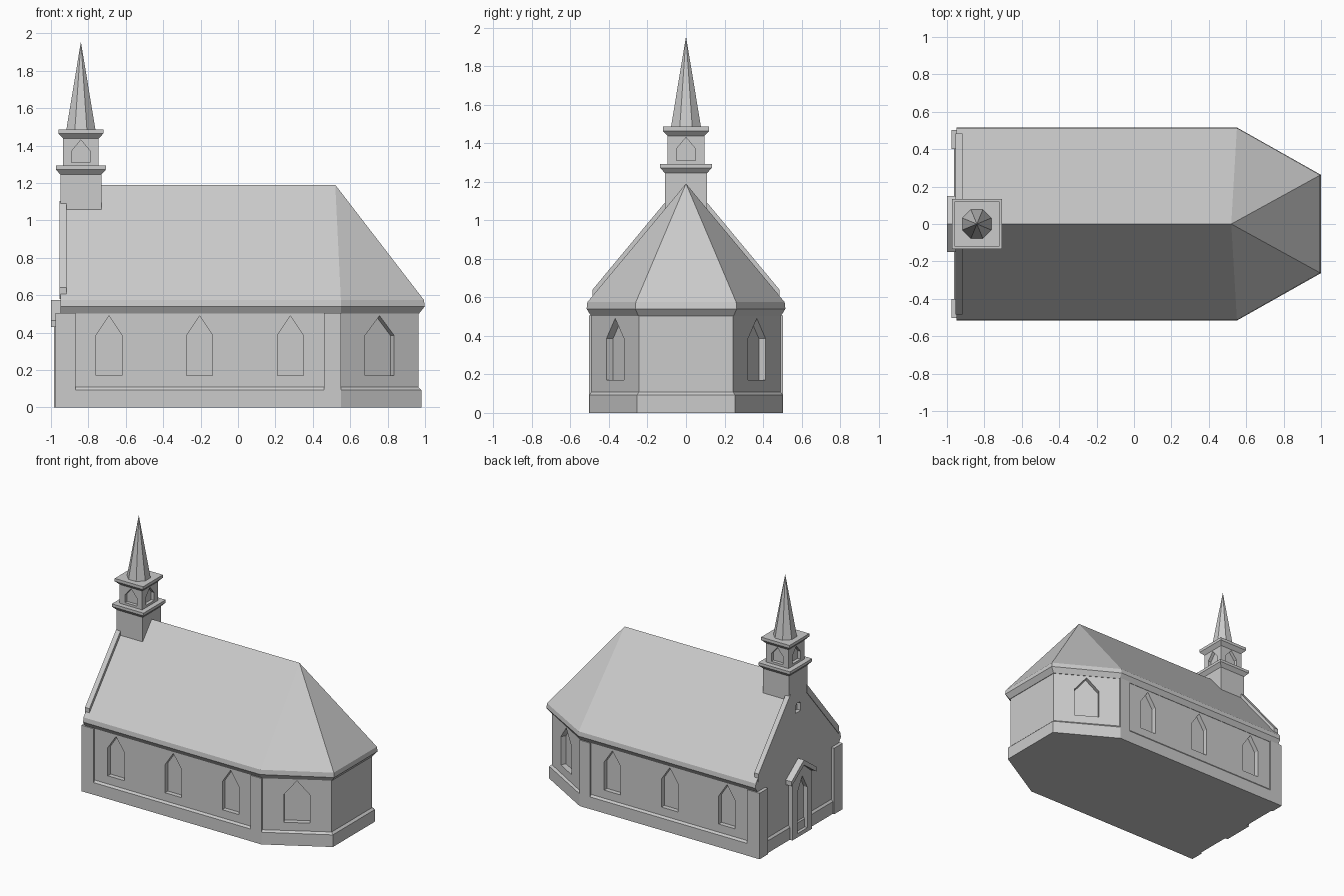
import bpy, bmesh, math
from mathutils import Matrix, Vector

if "Cube" in bpy.data.objects:
    bpy.data.objects.remove(bpy.data.objects["Cube"])

stone = bpy.data.materials.new("light grey stone")
stone.diffuse_color = (0.6, 0.6, 0.6, 1)
stone.use_nodes = True
stone.node_tree.nodes["Principled BSDF"].inputs["Base Color"].default_value = stone.diffuse_color


def make(name, bm):
    bmesh.ops.recalc_face_normals(bm, faces=bm.faces)
    me = bpy.data.meshes.new(name)
    bm.to_mesh(me)
    bm.free()
    me.materials.append(stone)
    ob = bpy.data.objects.new(name, me)
    bpy.context.collection.objects.link(ob)
    return ob


def loft(name, rings):
    """Solid from a stack of equal-length rings, closed at both ends."""
    bm = bmesh.new()
    vs = [[bm.verts.new(p) for p in r] for r in rings]
    n = len(rings[0])
    for a, b in zip(vs, vs[1:]):
        for i in range(n):
            j = (i + 1) % n
            bm.faces.new((a[i], a[j], b[j], b[i]))
    bm.faces.new(vs[0][::-1])
    bm.faces.new(vs[-1])
    return make(name, bm)


def box(name, x0, x1, y0, y1, z0, z1):
    ring = [(x0, y0), (x1, y0), (x1, y1), (x0, y1)]
    return loft(name, [[(x, y, z) for x, y in ring] for z in (z0, z1)])


def prism_x(name, pts, x0, x1):
    """Extrude a (y, z) outline along x."""
    return loft(name, [[(x, y, z) for y, z in pts] for x in (x0, x1)])


def arch(w, z0, zs, z1):
    return [(-w, z0), (w, z0), (w, zs), (0, z1), (-w, zs)]


def niche(target, pos, angle, outline, depth):
    """Cut a pointed recess; angle is the direction of the outward normal."""
    cut = prism_x("niche_cutter", outline, -depth, 0.08)
    cut.data.transform(Matrix.Translation(Vector(pos)) @ Matrix.Rotation(angle, 4, 'Z'))
    cut.hide_render = True
    mod = target.modifiers.new("niche", 'BOOLEAN')
    mod.operation, mod.solver, mod.object = 'DIFFERENCE', 'EXACT', cut
    bpy.context.view_layer.objects.active = target
    bpy.ops.object.modifier_apply(modifier=mod.name)
    bpy.data.objects.remove(cut)


def plan(h, z, x0=-0.95):
    """Outline of nave and three-sided apse for half-width h."""
    o = h - 0.49
    ex, ey = 0.965 + 1.3 * o, 0.245 + 0.7 * o
    return [(x0, -h, z), (0.55, -h, z), (ex, -ey, z), (ex, ey, z), (0.55, h, z), (x0, h, z)]


# Walls with pointed windows
walls = loft("walls", [plan(0.49, 0), plan(0.49, 0.52)])
window = arch(0.07, 0.17, 0.385, 0.49)
apse_window = arch(0.09, 0.17, 0.385, 0.49)
normal = math.atan2(0.415, 0.245)
for s in (-1, 1):
    for x in (-0.69, -0.205, 0.28):
        niche(walls, (x, s * 0.49, 0), s * math.pi / 2, window, 0.035)
    niche(walls, (0.757, s * 0.3675, 0), s * normal, apse_window, 0.04)

# Plinth with a small weathered top
loft("plinth", [plan(0.502, 0, -0.963), plan(0.502, 0.093, -0.963), plan(0.49, 0.108, -0.95)])

# Corner and end piers of the nave
for s in (-1, 1):
    y0, y1 = sorted((s * 0.4, s * 0.503))
    box("corner_pier", -0.975, -0.87, y0, y1, 0, 0.505)
    box("apse_pier", 0.46, 0.55, y0, y1, 0, 0.505)

# Roof with moulded eaves, hipped over the apse
ridge = [(-0.95, 0, 1.19)] + [(0.52, 0, 1.19)] * 4 + [(-0.95, 0, 1.19)]
roof = loft("roof", [plan(0.493, 0.503), plan(0.516, 0.54), plan(0.512, 0.575), ridge])
bm = bmesh.new()
bm.from_mesh(roof.data)
bmesh.ops.remove_doubles(bm, verts=bm.verts, dist=0.0005)
bmesh.ops.recalc_face_normals(bm, faces=bm.faces)
bm.to_mesh(roof.data)
bm.free()
niche(roof, (-0.95, 0, 0), math.pi, arch(0.03, 0.93, 0.985, 1.015), 0.03)

# Raised coping along the west gable
for s in (-1, 1):
    prism_x("gable_coping", [(s * 0.485, 0.58), (s * 0.485, 0.64), (s * 0.1, 1.103),
                             (s * 0.1, 1.04)], -0.955, -0.918)

# West portal with gabled hood
portal = prism_x("portal", arch(0.12, 0, 0.44, 0.54), -0.985, -0.94)
niche(portal, (-0.985, 0, 0), math.pi, arch(0.06, 0.03, 0.34, 0.45), 0.03)
prism_x("portal_hood", [(-0.15, 0.43), (-0.15, 0.465), (0, 0.575), (0.15, 0.465),
                        (0.15, 0.43), (0, 0.535)], -1.0, -0.94)

# Bell turret: base, belfry and two moulded cornices
TX = -0.84


def square(h, z):
    return [(TX - h, -h, z), (TX + h, -h, z), (TX + h, h, z), (TX - h, h, z)]


loft("turret_base", [square(0.11, 1.0), square(0.11, 1.25)])
loft("lower_cornice", [square(0.11, 1.245), square(0.134, 1.272), square(0.134, 1.293)])
belfry = loft("belfry", [square(0.095, 1.285), square(0.095, 1.445)])
for k in range(4):
    a = k * math.pi / 2
    niche(belfry, (TX + 0.095 * math.cos(a), 0.095 * math.sin(a), 0), a,
          arch(0.05, 1.31, 1.37, 1.43), 0.025)
loft("upper_cornice", [square(0.095, 1.437), square(0.12, 1.464), square(0.12, 1.486)])

# Octagonal spire
bm = bmesh.new()
bmesh.ops.create_cone(bm, cap_ends=True, segments=8, radius1=0.085, radius2=0, depth=0.475,
                      matrix=Matrix.Translation((TX, 0, 1.7175)) @ Matrix.Rotation(math.pi / 8, 4, 'Z'))
make("spire", bm)
